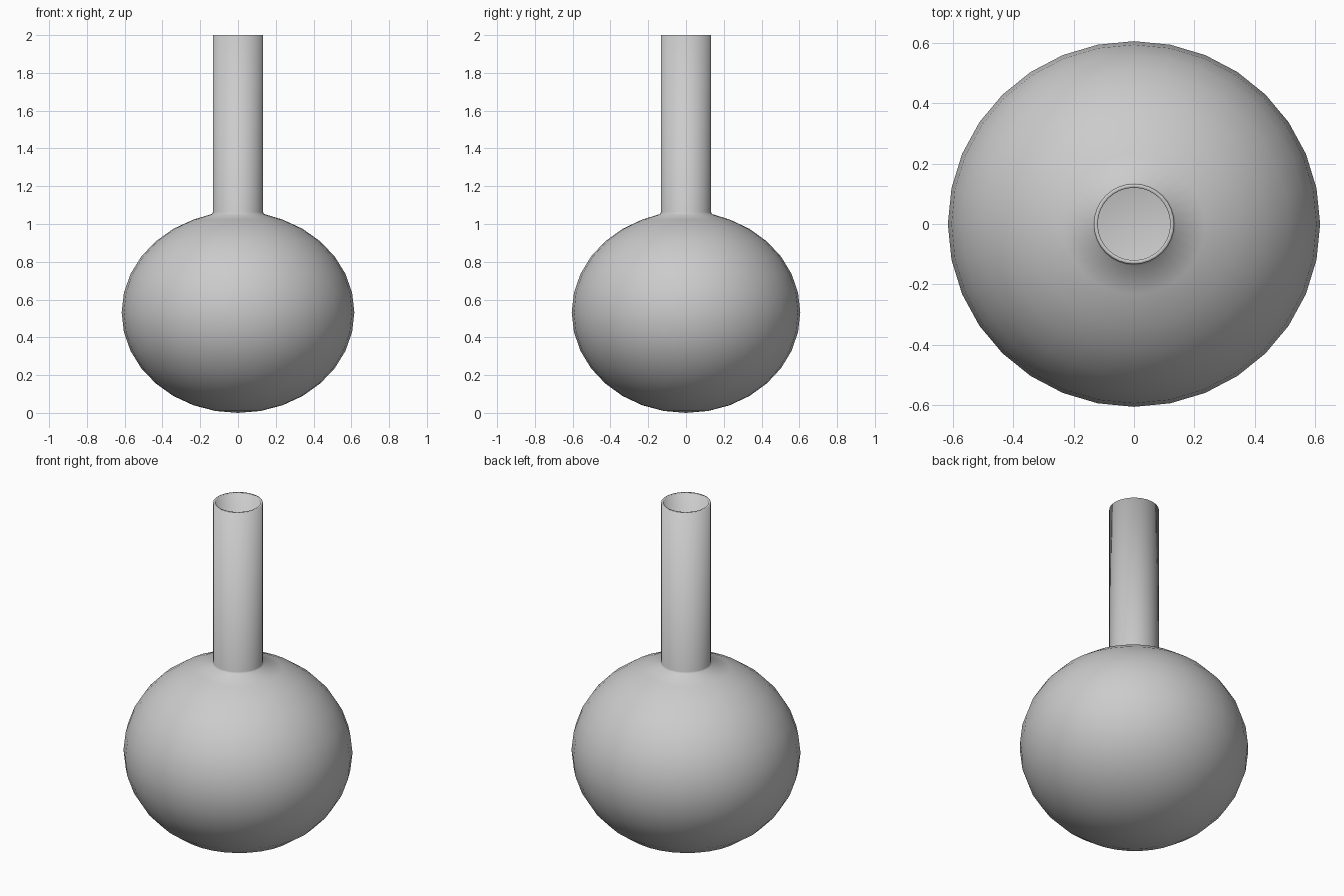
import bpy, bmesh, math

if "Cube" in bpy.data.objects:
    bpy.data.objects.remove(bpy.data.objects["Cube"])

SEG, RINGS = 32, 16
RX, RY, RZ = 0.616, 0.605, 0.532     # body radii
NECK_R, WALL = 0.133, 0.013

# outer profile (radius, z): round body from the bottom up, then the neck
profile = []
for i in range(1, RINGS - 1):
    a = math.pi * i / RINGS
    profile.append((RX * math.sin(a), RZ - RZ * math.cos(a)))
profile += [(NECK_R + 0.004, 1.053), (NECK_R, 1.062), (NECK_R, 2.0)]

bm = bmesh.new()


def ring(r, z):
    # the body is slightly narrower front to back, the neck is round
    ky = RY / RX if z < 1.05 else 1.0
    return [bm.verts.new((r * math.cos(2 * math.pi * k / SEG),
                          ky * r * math.sin(2 * math.pi * k / SEG), z))
            for k in range(SEG)]


rings = [ring(r, z) for r, z in profile]
for lo, hi in zip(rings, rings[1:]):
    for k in range(SEG):
        n = (k + 1) % SEG
        bm.faces.new((lo[k], lo[n], hi[n], hi[k]))

# closed bottom
pole = bm.verts.new((0, 0, 0))
for k in range(SEG):
    bm.faces.new((pole, rings[0][(k + 1) % SEG], rings[0][k]))
for f in bm.faces:
    f.smooth = True

mesh = bpy.data.meshes.new("round_flask")
bm.to_mesh(mesh)
bm.free()
flask = bpy.data.objects.new("round_flask", mesh)
bpy.context.collection.objects.link(flask)

# thin wall, open at the mouth
wall = flask.modifiers.new("wall", 'SOLIDIFY')
wall.thickness = WALL
wall.offset = -1
